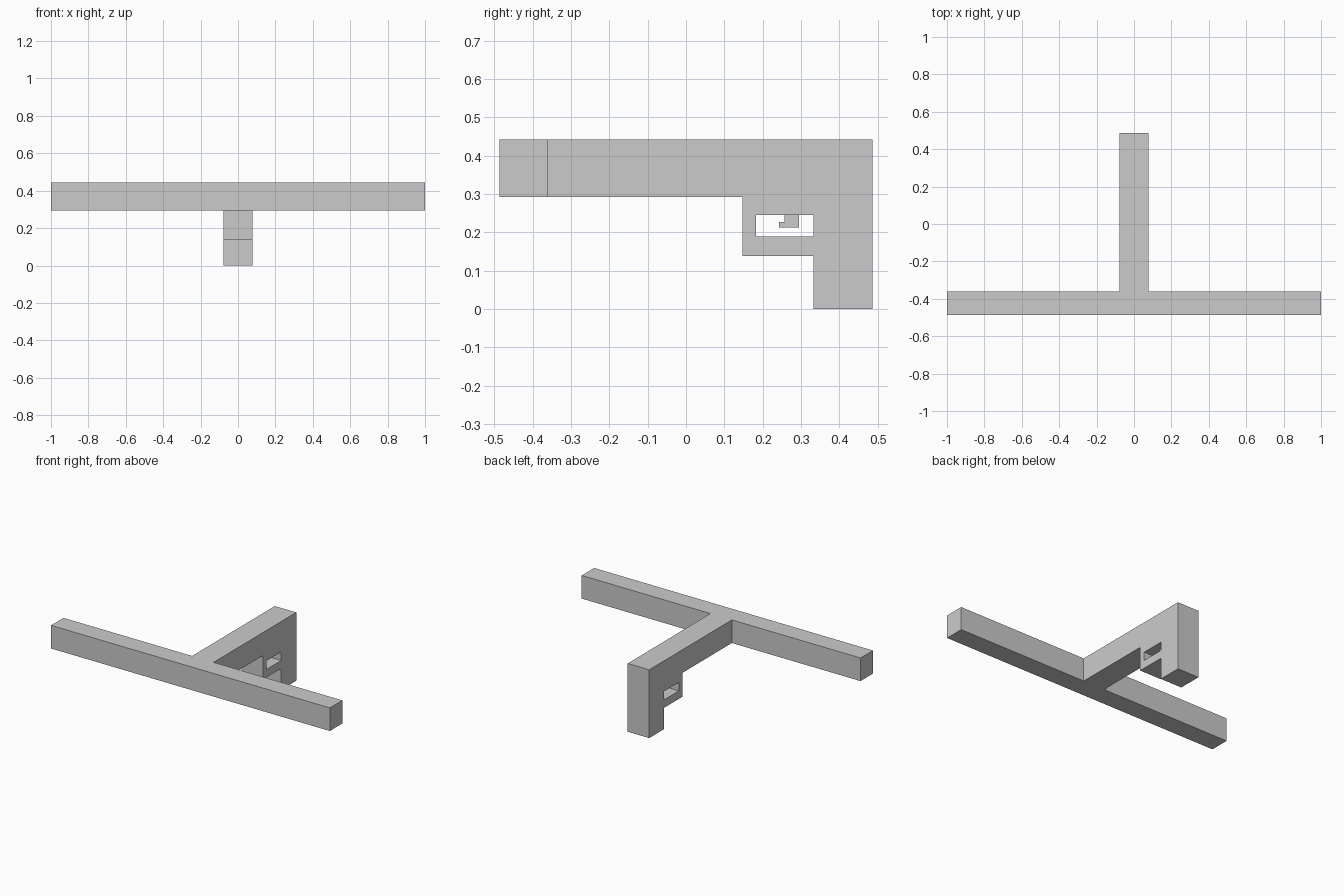
import bpy
import bmesh

if "Cube" in bpy.data.objects:
    bpy.data.objects.remove(bpy.data.objects["Cube"])


def side_profile(name, points, half_width):
    """Extrude a (y, z) outline symmetrically across x."""
    bm = bmesh.new()
    face = bm.faces.new([bm.verts.new((-half_width, y, z)) for y, z in points])
    ext = bmesh.ops.extrude_face_region(bm, geom=[face])
    moved = [v for v in ext["geom"] if isinstance(v, bmesh.types.BMVert)]
    bmesh.ops.translate(bm, verts=moved, vec=(2 * half_width, 0, 0))
    bmesh.ops.recalc_face_normals(bm, faces=bm.faces)
    mesh = bpy.data.meshes.new(name)
    bm.to_mesh(mesh)
    bm.free()
    obj = bpy.data.objects.new(name, mesh)
    bpy.context.collection.objects.link(obj)
    return obj


def rect(y0, y1, z0, z1):
    return [(y0, z0), (y1, z0), (y1, z1), (y0, z1)]


def boolean(target, helper, operation):
    mod = target.modifiers.new(helper.name, 'BOOLEAN')
    mod.object = helper
    mod.operation = operation
    mod.solver = 'EXACT'
    helper.hide_render = True
    helper.hide_set(True)


TOP, BAR_BOTTOM = 0.443, 0.293

# Stock with the trigger housing and the grip at the back
frame = side_profile("frame", [
    (-0.42, TOP), (-0.42, BAR_BOTTOM), (0.147, BAR_BOTTOM), (0.147, 0.138),
    (0.333, 0.138), (0.333, 0.0), (0.487, 0.0), (0.487, TOP)], 0.077)

# Wide cross bar joined to the front of the stock
bar = side_profile("cross_bar", rect(-0.487, -0.36, BAR_BOTTOM, TOP), 1.0)
boolean(frame, bar, 'UNION')

# Opening through the trigger housing
opening = side_profile("guard_opening", rect(0.183, 0.333, 0.19, 0.245), 0.2)
boolean(frame, opening, 'DIFFERENCE')

# Small stepped trigger hanging inside the opening
side_profile("trigger", [
    (0.243, 0.213), (0.295, 0.213), (0.295, 0.247),
    (0.257, 0.247), (0.257, 0.227), (0.243, 0.227)], 0.025)
